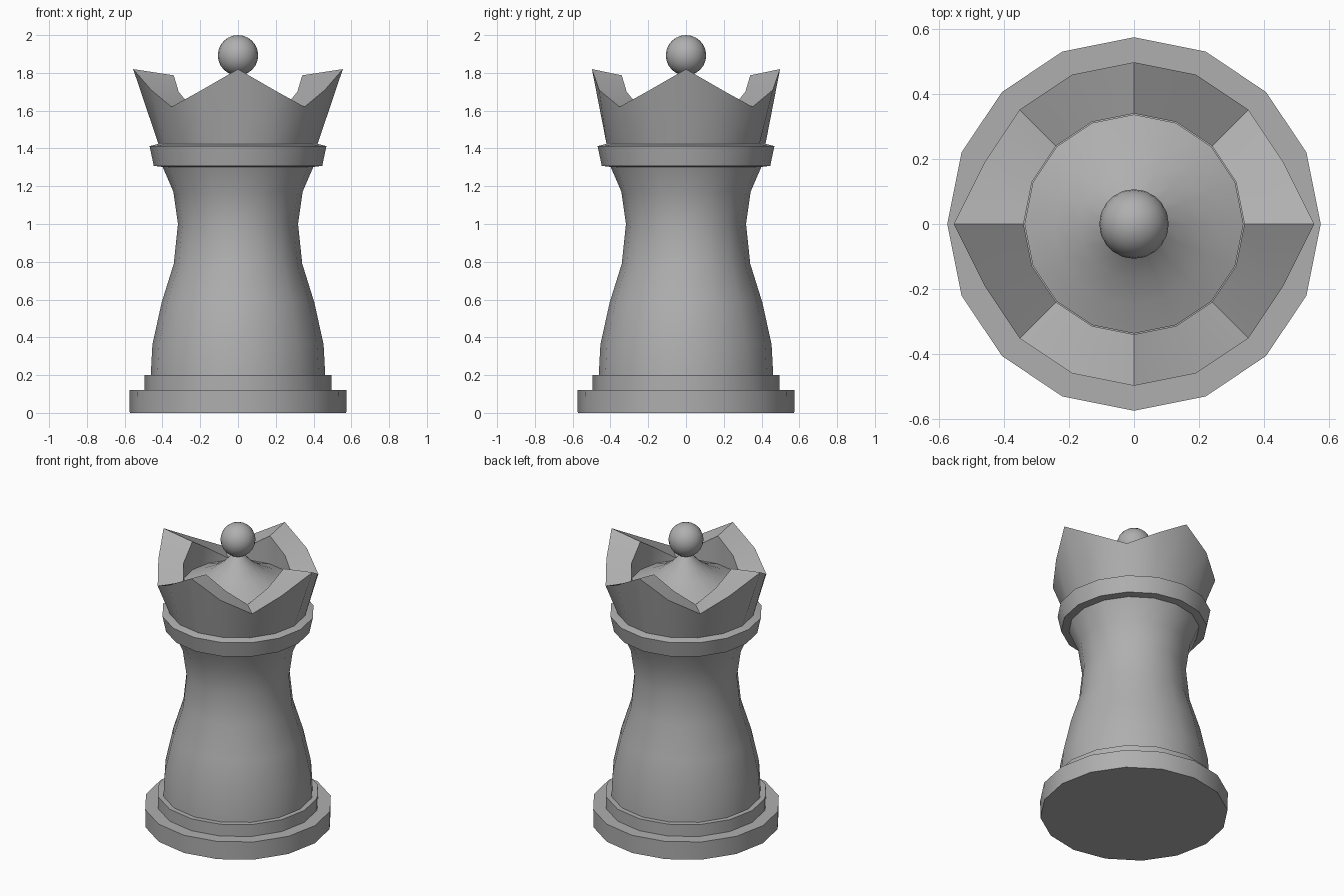
import bpy, bmesh
from math import sin, cos, pi, radians

if "Cube" in bpy.data.objects:
    bpy.data.objects.remove(bpy.data.objects["Cube"])

SIDES = 16

grey = bpy.data.materials.new("dark_grey")
grey.diffuse_color = (0.43, 0.43, 0.43, 1)
grey.use_nodes = True
grey.node_tree.nodes["Principled BSDF"].inputs["Base Color"].default_value = grey.diffuse_color


def finish(obj, angle=30):
    obj.data.materials.append(grey)
    bpy.ops.object.select_all(action='DESELECT')
    obj.select_set(True)
    bpy.context.view_layer.objects.active = obj
    bpy.ops.object.shade_smooth_by_angle(angle=radians(angle))


def loft(name, rings, cap_bottom=False, cap_top=False, angle=30):
    """Each ring is a list of SIDES (radius, z); rings run up the outside, then inward."""
    bm = bmesh.new()
    loops = []
    for ring in rings:
        loops.append([bm.verts.new((r * cos(2 * pi * i / SIDES), r * sin(2 * pi * i / SIDES), z))
                      for i, (r, z) in enumerate(ring)])
    for a, b in zip(loops, loops[1:]):
        for i in range(SIDES):
            j = (i + 1) % SIDES
            bm.faces.new((a[i], a[j], b[j], b[i]))
    if cap_bottom:
        bm.faces.new(loops[0][::-1])
    if cap_top:
        bm.faces.new(loops[-1])
    mesh = bpy.data.meshes.new(name)
    bm.to_mesh(mesh)
    bm.free()
    obj = bpy.data.objects.new(name, mesh)
    bpy.context.collection.objects.link(obj)
    finish(obj, angle)
    return obj


def lathe(name, profile, **options):
    return loft(name, [[p] * SIDES for p in profile], **options)


# Stepped base
lathe("base", [(0.573, 0), (0.575, 0.12), (0.495, 0.12), (0.495, 0.2), (0.44, 0.2)],
      cap_bottom=True, cap_top=True)

# Waisted body
lathe("body", [(0.462, 0.2), (0.453, 0.363), (0.404, 0.585), (0.34, 0.79),
               (0.318, 1.0), (0.342, 1.17), (0.4, 1.305)], cap_bottom=True, cap_top=True)

# Collar ring under the crown
lathe("collar", [(0.37, 1.298), (0.446, 1.308), (0.468, 1.412), (0.40, 1.43)],
      cap_bottom=True, cap_top=True)

# Crown: four points, valleys between them, the two side points flare further out
outer, inner = [], []
for i in range(SIDES):
    step = min(i % 4, 4 - i % 4)
    radius = 0.555 if i % 8 == 0 else 0.498
    outer.append((radius, (1.82, 1.71, 1.62)[step]))
    inner.append((0.34, (1.787, 1.70, 1.61)[step]))
loft("crown", [[(0.42, 1.42)] * SIDES, outer, inner, [(0.34, 1.57)] * SIDES],
     cap_bottom=True, angle=42)

# Concave cap inside the crown
lathe("crown_cap", [(0.337, 1.57), (0.337, 1.6), (0.25, 1.635), (0.17, 1.675),
                    (0.09, 1.735), (0.03, 1.80)], cap_top=True)

# Ball finial
bpy.ops.mesh.primitive_uv_sphere_add(segments=20, ring_count=12, radius=0.107, location=(0, 0, 1.893))
ball = bpy.context.object
ball.name = "ball_finial"
finish(ball)
